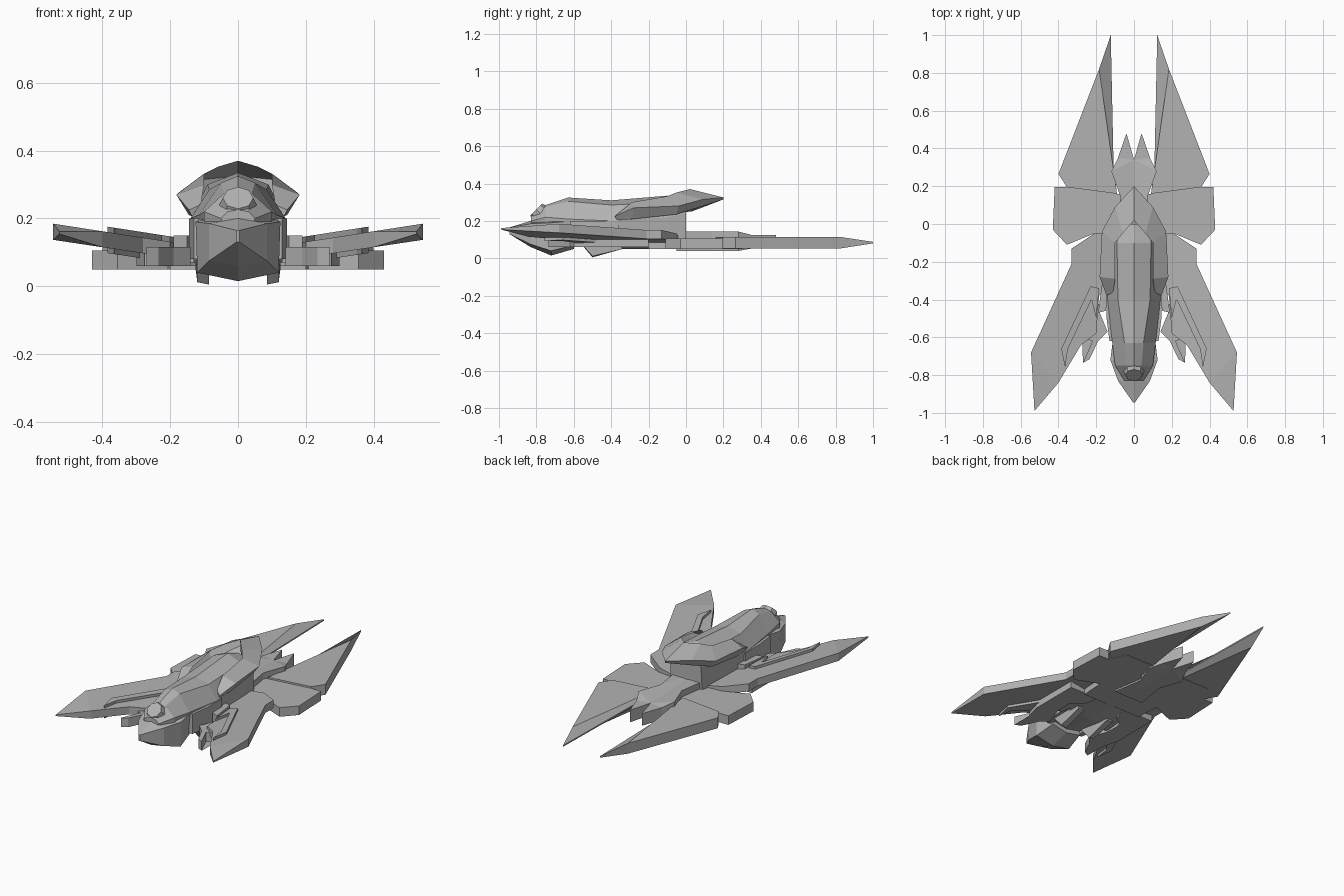
import bpy, bmesh
from mathutils import Vector, Matrix

cube = bpy.data.objects.get("Cube")
if cube:
    bpy.data.objects.remove(cube, do_unlink=True)

grey = bpy.data.materials.new("hull grey")
grey.use_nodes = True
grey.diffuse_color = (0.45, 0.45, 0.45, 1)
grey.node_tree.nodes["Principled BSDF"].inputs["Base Color"].default_value = grey.diffuse_color


def finish(name, bm, mirror=True):
    """Turn a bmesh into a grey object, mirrored across x."""
    bmesh.ops.remove_doubles(bm, verts=bm.verts, dist=0.0005)
    bmesh.ops.recalc_face_normals(bm, faces=bm.faces)
    mesh = bpy.data.meshes.new(name)
    bm.to_mesh(mesh)
    bm.free()
    mesh.materials.append(grey)
    obj = bpy.data.objects.new(name, mesh)
    bpy.context.collection.objects.link(obj)
    if mirror:
        mod = obj.modifiers.new("mirror", 'MIRROR')
        mod.merge_threshold = 0.001
    return obj


def loft(name, rows, cap=True):
    """Skin a half body through rows of points."""
    bm = bmesh.new()
    grid = [[bm.verts.new(p) for p in row] for row in rows]
    for a, b in zip(grid, grid[1:]):
        for i in range(len(a) - 1):
            bm.faces.new((a[i], a[i + 1], b[i + 1], b[i]))
    if cap:
        bm.faces.new(grid[0])
        bm.faces.new(grid[-1])
    return finish(name, bm)


def plate(name, outline, top, bottom):
    """Slab with a given plan outline; top and bottom give z at (x, y)."""
    bm = bmesh.new()
    up = [bm.verts.new((x, y, top(x, y))) for x, y in outline]
    low = [bm.verts.new((x, y, bottom(x, y))) for x, y in outline]
    bm.faces.new(up)
    bm.faces.new(low[::-1])
    n = len(outline)
    for i in range(n):
        j = (i + 1) % n
        bm.faces.new((up[i], low[i], low[j], up[j]))
    bmesh.ops.triangulate(bm, faces=[f for f in bm.faces if len(f.verts) > 4])
    return finish(name, bm)


def section(y, *profile):
    return [(x, y, z) for x, z in profile]


def flat(z):
    return lambda x, y: z


# Fuselage, from the blunt nose to the pedestal below the cowl
loft("fuselage", [
    section(-.83, (0, .225), (.03, .22), (.05, .2), (.04, .18), (0, .17)),
    section(-.75, (0, .285), (.04, .275), (.1, .22), (.1, .16), (0, .15)),
    section(-.63, (0, .325), (.05, .305), (.115, .21), (.1, .1), (0, .08)),
    section(-.4, (0, .31), (.085, .285), (.14, .2), (.13, .07), (0, .05)),
    section(-.1, (0, .335), (.09, .3), (.13, .22), (.12, .07), (0, .05)),
    section(0, (0, .3), (.08, .28), (.1, .24), (.11, .07), (0, .05)),
])

# Chin block with a pointed prow
loft("chin", [
    section(-.945, (0, .165), (.005, .165), (.005, .13), (0, .13)),
    section(-.83, (0, .2), (.085, .185), (.085, .075), (0, .06)),
    section(-.72, (0, .22), (.125, .19), (.12, .04), (0, .015)),
    section(-.6, (0, .22), (.11, .2), (.1, .07), (0, .05)),
])

# Nose sensor disc
bm = bmesh.new()
bmesh.ops.create_cone(bm, cap_ends=True, segments=8, radius1=.055, radius2=.045, depth=.03,
                      matrix=Matrix.Translation((0, -.79, .25)) @ Matrix.Rotation(.8, 4, 'X'))
finish("nose_sensor", bm, False)

# Cowl wrapping the back of the canopy
loft("cowl", [
    [(0, .02, .37), (0, .2, .325), (0, .2, .315), (0, .03, .25)],
    [(.06, -.05, .352), (.1, .09, .315), (.09, .06, .27), (0, .02, .25)],
    [(.1, -.1, .332), (.17, -.04, .28), (.14, -.05, .235), (0, -.05, .24)],
    [(.1, -.29, .3), (.182, -.28, .27), (.145, -.28, .21), (0, -.28, .22)],
    [(.11, -.36, .24), (.145, -.38, .225), (.135, -.37, .205), (.1, -.36, .2)],
])


# Forward swept wings, rising toward the tips
def wing_top(x, y):
    return .1 + .155 * x - (.02 if y < -.9 else 0)


def wing_bottom(x, y):
    return .055 + .15 * x + (.02 if y < -.9 else 0)


plate("front_wing", [(.1, -.04), (.21, -.05), (.33, -.13), (.33, -.21), (.545, -.68), (.527, -.99),
                     (.4, -.84), (.28, -.64), (.2, -.58), (.185, -.38), (.1, -.3)],
      wing_top, wing_bottom)

# Raised strips on both faces of the wing
strip = [(.185, -.34), (.23, -.33), (.385, -.66), (.365, -.76), (.35, -.66), (.225, -.4), (.2, -.5)]
plate("wing_strip_upper", strip, lambda x, y: .116 + .155 * x, wing_bottom)
plate("wing_strip_lower", strip, wing_top, lambda x, y: .04 + .15 * x)

# Lower blade under each wing and its root block
plate("lower_blade", [(.1, -.2), (.3, -.2), (.3, -.5), (.275, -.6), (.22, -.62), (.27, -.735),
                      (.235, -.715), (.19, -.62), (.14, -.57), (.185, -.46), (.19, -.35), (.12, -.3)],
      flat(.115), flat(.06))
plate("root_block", [(.11, -.3), (.17, -.32), (.19, -.47), (.15, -.46), (.14, -.4), (.11, -.4)],
      flat(.15), flat(.07))
plate("side_pod", [(.1, -.62), (.13, -.62), (.145, -.5), (.145, -.36), (.1, -.36)],
      flat(.2), flat(.08))

# Landing fins below the fuselage
loft("landing_fin", [
    [(.085, -.58, .1), (.085, -.5, .005), (.085, -.34, .05), (.085, -.36, .1)],
    [(.125, -.58, .1), (.12, -.5, .012), (.125, -.34, .05), (.125, -.36, .1)],
]).modifiers["mirror"].use_mirror_merge = False

# Flat rear wings with long trailing blades
plate("rear_wing", [(0, -.2), (.2, -.2), (.21, -.05), (.355, -.11), (.43, -.03), (.42, .195),
                    (.355, .195), (.3, .3), (.11, .3), (.09, .16), (0, .16)],
      lambda x, y: .105, flat(.05))
plate("rear_blade", [(.09, .16), (.355, .195), (.4, .265), (.185, .82)],
      flat(.115), flat(.052))
plate("rear_blade_edge", [(.09, .16), (.185, .82), (.123, 1), (.108, .3)],
      lambda x, y: .088 if x < .13 and y > .2 else .115,
      lambda x, y: .08 if x < .13 and y > .2 else .052)

# Forked tail in the middle
plate("tail_fork", [(0, -.05), (.1, -.05), (.07, .14), (.12, .28), (.085, .35), (.04, .48), (0, .34)],
      lambda x, y: .143 if y < .3 else .125, lambda x, y: .04 if y < .3 else .052)
